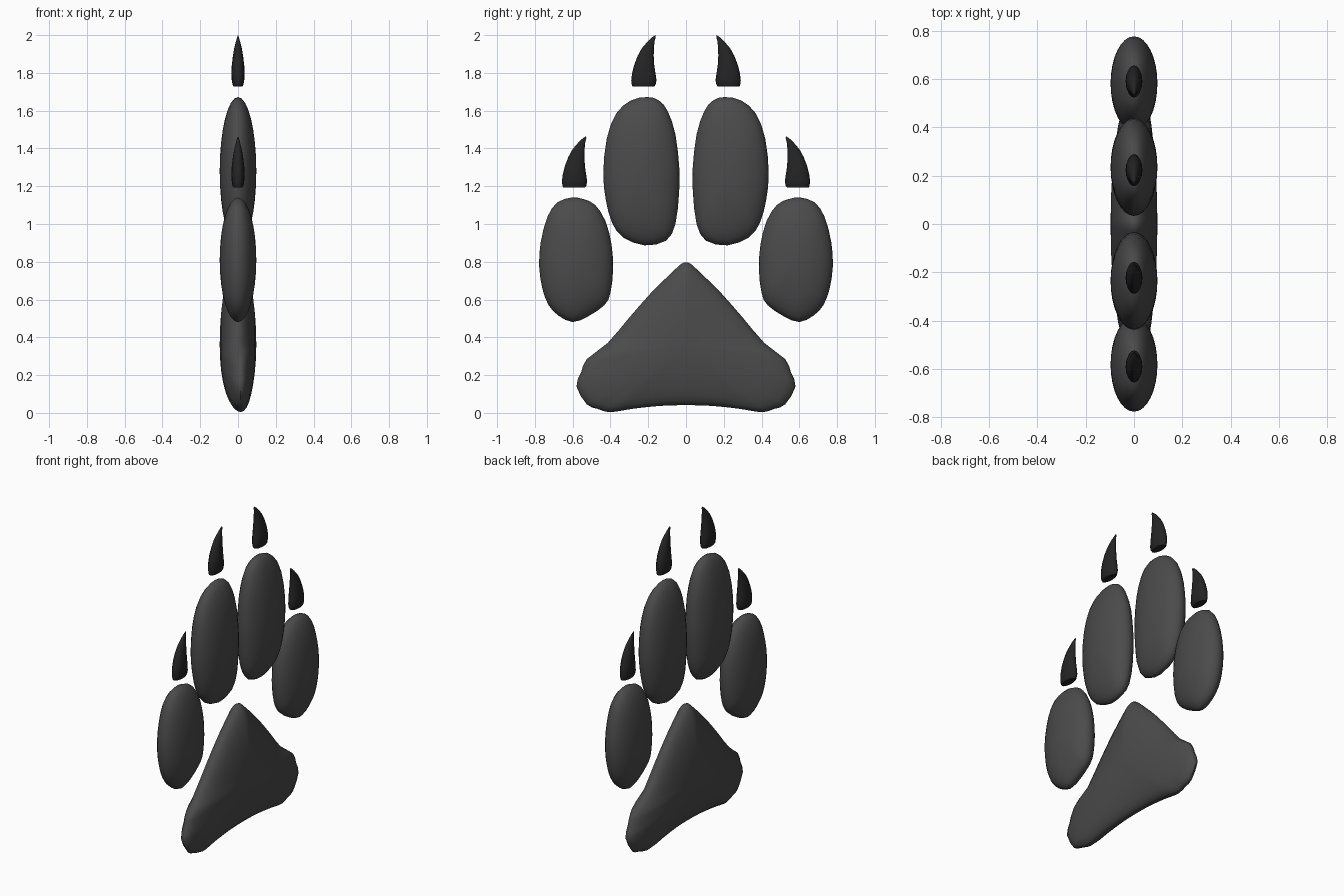
import bpy, bmesh, math
from mathutils import Vector

if "Cube" in bpy.data.objects:
    bpy.data.objects.remove(bpy.data.objects["Cube"])


def material(name, v):
    m = bpy.data.materials.new(name)
    m.diffuse_color = (v, v, v, 1)
    m.use_nodes = True
    m.node_tree.nodes["Principled BSDF"].inputs["Base Color"].default_value = m.diffuse_color
    return m


PAD = material("pad_grey", 0.07)
CLAW = material("claw_black", 0.018)


def finish(bm, name, mat, angle):
    bmesh.ops.recalc_face_normals(bm, faces=bm.faces)
    me = bpy.data.meshes.new(name)
    bm.to_mesh(me)
    bm.free()
    ob = bpy.data.objects.new(name, me)
    bpy.context.collection.objects.link(ob)
    me.materials.append(mat)
    bpy.ops.object.select_all(action='DESELECT')
    ob.select_set(True)
    bpy.context.view_layer.objects.active = ob
    bpy.ops.object.shade_smooth_by_angle(angle=math.radians(angle))
    return ob


def smooth_loop(pts, sub):
    # Catmull-Rom through a closed outline
    p = [Vector(q) for q in pts]
    n, out = len(p), []
    for i in range(n):
        a, b, c, d = p[i - 1], p[i], p[(i + 1) % n], p[(i + 2) % n]
        for k in range(sub):
            t = k / sub
            out.append(0.5 * (2 * b + (c - a) * t + (2 * a - 5 * b + 4 * c - d) * t * t
                              + (3 * b - a - 3 * c + d) * t ** 3))
    return out


def bridge(bm, rings):
    n = len(rings[0])
    for a, b in zip(rings, rings[1:]):
        for i in range(n):
            j = (i + 1) % n
            bm.faces.new((a[i], a[j], b[j], b[i]))


def cap(bm, ring, co):
    v = bm.verts.new(co)
    for i in range(len(ring)):
        bm.faces.new((ring[i], ring[(i + 1) % len(ring)], v))


def pillow(name, outline, centre, side=1, half=0.097, edge_x=0.0, steps=8):
    # rounded cushion swelling along x inside a y-z outline
    bm = bmesh.new()
    c = Vector(centre)
    rings = []
    for k in range(1, 2 * steps):
        a = math.pi * k / (2 * steps)
        s, x = math.sin(a), half * math.cos(a)
        ring = []
        for p in outline:
            q = c + (p - c) * s
            shift = edge_x * s ** 4 if p.y < c.y else 0
            ring.append(bm.verts.new((x + shift, side * q.x, q.y)))
        rings.append(ring)
    bridge(bm, rings)
    cap(bm, rings[0], (half, side * c.x, c.y))
    cap(bm, rings[-1], (-half, side * c.x, c.y))
    return finish(bm, name, PAD, 60)


def claw(name, side, dy, dz):
    # stacked ellipses: z, inner y, outer y, half thickness
    sections = [(1.728, .168, .283, .024), (1.737, .161, .287, .029), (1.76, .156, .29, .033),
                (1.80, .162, .285, .035), (1.84, .168, .275, .033), (1.89, .171, .256, .027),
                (1.93, .170, .234, .020), (1.97, .166, .200, .010), (1.99, .160, .178, .004)]
    bm = bmesh.new()
    rings, n = [], 16
    for z, y0, y1, h in sections:
        rings.append([bm.verts.new((h * math.cos(2 * math.pi * i / n),
                                    side * ((y0 + y1) / 2 + dy + (y1 - y0) / 2 * math.sin(2 * math.pi * i / n)),
                                    z + dz)) for i in range(n)])
    bridge(bm, rings)
    bm.faces.new(rings[0])
    cap(bm, rings[-1], (0, side * (0.163 + dy), 2.0 + dz))
    return finish(bm, name, CLAW, 50)


# Main heel pad
half_pad = [(.03, .785), (.11, .71), (.19, .63), (.30, .505), (.415, .37), (.525, .285), (.555, .215),
            (.58, .14), (.525, .045), (.47, .022), (.41, .004), (.34, .012), (.28, .022), (.14, .037)]
pad = [(0, .797)] + half_pad + [(0, .041)] + [(-y, z) for y, z in reversed(half_pad)]
pillow("heel_pad", smooth_loop(pad, 2), (0, .36), edge_x=0.014)

# Toe pads, (y, z) outlines of the +y side
inner = [(.205, 1.672), (.29, 1.655), (.37, 1.585), (.42, 1.45), (.438, 1.27), (.425, 1.13),
         (.393, 1.01), (.335, .93), (.22, .887), (.105, .912), (.056, 1.0), (.037, 1.16),
         (.035, 1.29), (.056, 1.475), (.098, 1.6), (.145, 1.655)]
outer = [(.605, 1.14), (.68, 1.115), (.733, 1.04), (.77, .90), (.777, .77), (.76, .655),
         (.727, .57), (.675, .515), (.60, .481), (.52, .51), (.432, .57), (.40, .635),
         (.386, .76), (.394, .89), (.426, 1.015), (.48, 1.1), (.54, 1.131)]

for side, tag in ((1, "right"), (-1, "left")):
    pillow("inner_toe_" + tag, smooth_loop(inner, 2), (.235, 1.28), side)
    pillow("outer_toe_" + tag, smooth_loop(outer, 2), (.582, .81), side)
    claw("inner_claw_" + tag, side, 0, 0)
    claw("outer_claw_" + tag, side, 0.367, -0.535)
